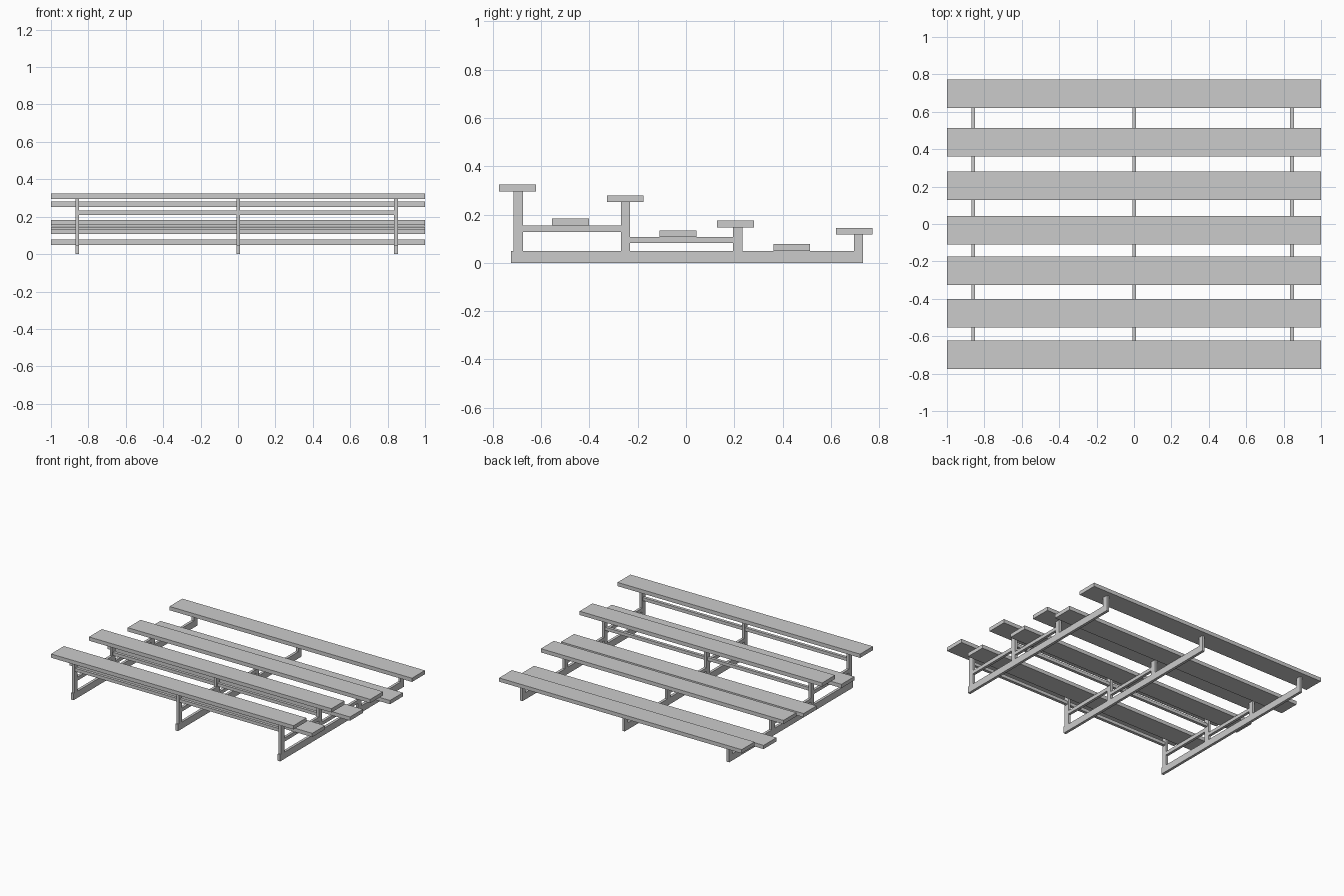
import bpy, bmesh

if "Cube" in bpy.data.objects:
    bpy.data.objects.remove(bpy.data.objects["Cube"])

def box(name, x0, x1, y0, y1, z0, z1):
    bm = bmesh.new()
    bmesh.ops.create_cube(bm, size=1)
    for v in bm.verts:
        v.co.x = (x0 + x1) / 2 + v.co.x * (x1 - x0)
        v.co.y = (y0 + y1) / 2 + v.co.y * (y1 - y0)
        v.co.z = (z0 + z1) / 2 + v.co.z * (z1 - z0)
    mesh = bpy.data.meshes.new(name)
    bm.to_mesh(mesh)
    bm.free()
    obj = bpy.data.objects.new(name, mesh)
    bpy.context.collection.objects.link(obj)
    return obj

# Bench planks: (y centre, bottom height)
PLANK_W, PLANK_T = 0.152, 0.028
seats = [(-0.698, 0.296), (-0.251, 0.252), (0.205, 0.147), (0.697, 0.117)]
footboards = [(-0.478, 0.155), (-0.033, 0.107), (0.438, 0.05)]
for name, planks in (("seat_plank", seats), ("foot_plank", footboards)):
    for y, z in planks:
        box(name, -1, 1, y - PLANK_W / 2, y + PLANK_W / 2, z, z + PLANK_T)

# Three identical support frames
posts = [(-0.695, 0.296), (-0.25, 0.252), (0.214, 0.147), (0.714, 0.117)]
for x in (-0.859, 0.002, 0.845):
    a, b = x - 0.01, x + 0.01
    box("ground_beam", a, b, -0.725, 0.733, 0, 0.05)
    for y, top in posts:
        box("seat_post", a, b, y - 0.019, y + 0.019, 0.05, top)
    # Horizontal bearers under the upper two footboards
    box("upper_bearer", a, b, -0.676, -0.269, 0.128, 0.155)
    box("lower_bearer", a, b, -0.231, 0.195, 0.082, 0.107)

# Long tie rails joining the taller posts
box("front_tie_rail", -0.859, 0.845, -0.706, -0.684, 0.208, 0.232)
box("second_tie_rail", -0.859, 0.845, -0.261, -0.239, 0.157, 0.181)
